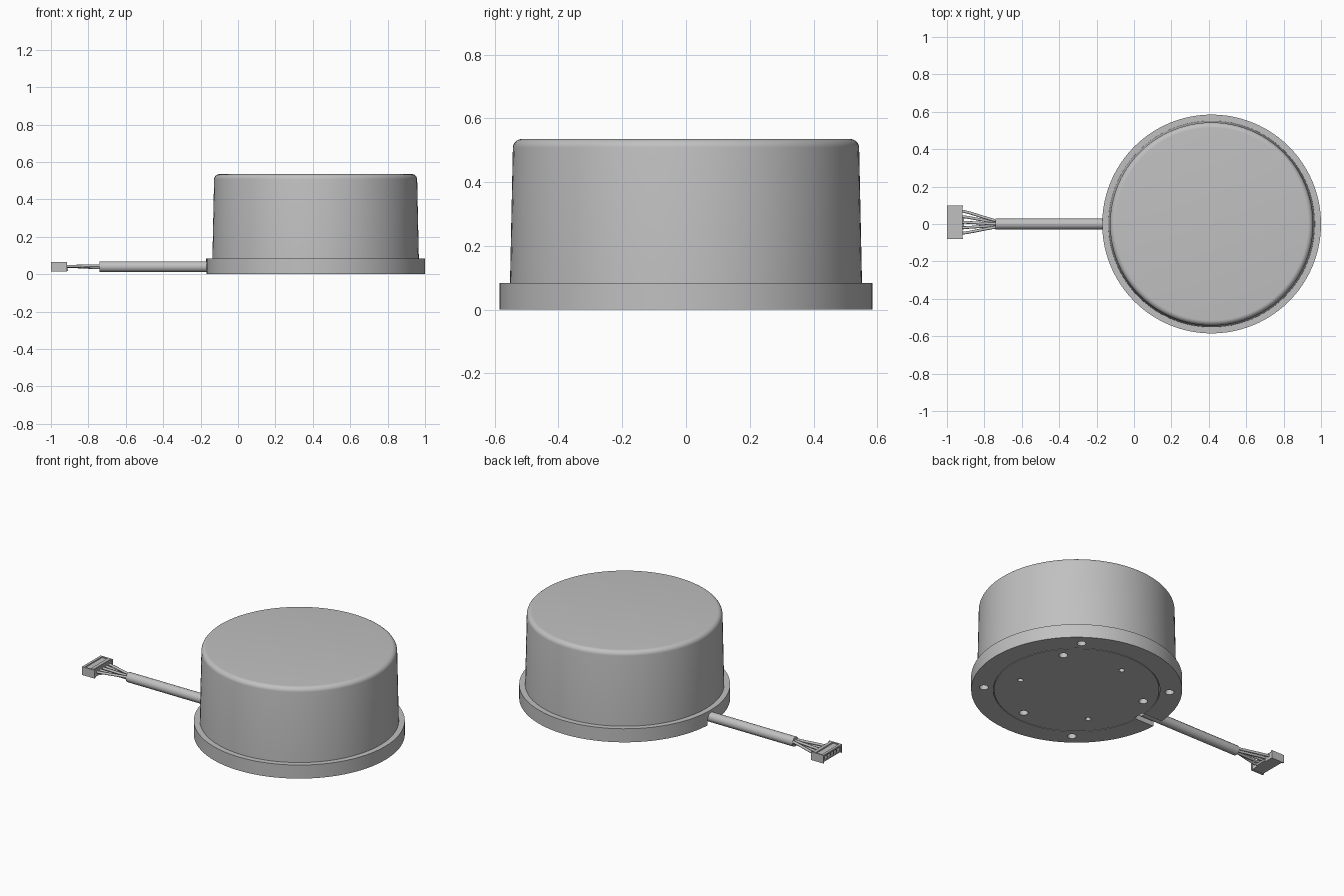
import bpy, bmesh, math
from mathutils import Matrix, Vector

if "Cube" in bpy.data.objects:
    bpy.data.objects.remove(bpy.data.objects["Cube"])

CX = 0.415          # centre of the round body
gray = bpy.data.materials.new("light gray")
gray.diffuse_color = (0.53, 0.53, 0.53, 1)
gray.use_nodes = True
gray.node_tree.nodes["Principled BSDF"].inputs["Base Color"].default_value = gray.diffuse_color


def finish(bm, name):
    bmesh.ops.remove_doubles(bm, verts=bm.verts, dist=1e-5)
    bmesh.ops.recalc_face_normals(bm, faces=bm.faces)
    me = bpy.data.meshes.new(name)
    bm.to_mesh(me)
    bm.free()
    me.materials.append(gray)
    ob = bpy.data.objects.new(name, me)
    bpy.context.collection.objects.link(ob)
    return ob


def smooth(ob):
    bpy.ops.object.select_all(action='DESELECT')
    ob.select_set(True)
    bpy.context.view_layer.objects.active = ob
    bpy.ops.object.shade_smooth_by_angle(angle=math.radians(35))


def lathe(name, profile):
    bm = bmesh.new()
    vs = [bm.verts.new((r, 0, z)) for r, z in profile]
    es = [bm.edges.new(p) for p in zip(vs, vs[1:])]
    bmesh.ops.spin(bm, geom=vs + es, cent=(0, 0, 0), axis=(0, 0, 1),
                   angle=2 * math.pi, steps=96)
    bmesh.ops.translate(bm, verts=bm.verts, vec=(CX, 0, 0))
    return finish(bm, name)


def add_box(bm, x0, x1, y0, y1, z0, z1):
    m = (Matrix.Translation(((x0 + x1) / 2, (y0 + y1) / 2, (z0 + z1) / 2))
         @ Matrix.Diagonal((x1 - x0, y1 - y0, z1 - z0, 1)))
    bmesh.ops.create_cube(bm, size=1, matrix=m)


def add_hole(bm, ring, degrees, radius, depth):
    a = math.radians(degrees)
    m = Matrix.Translation((CX + ring * math.cos(a), ring * math.sin(a), 0))
    bmesh.ops.create_cone(bm, cap_ends=True, segments=20, radius1=radius,
                          radius2=radius, depth=2 * depth, matrix=m)


def cut(ob, cutter):
    mod = ob.modifiers.new("cut", 'BOOLEAN')
    mod.operation = 'DIFFERENCE'
    mod.solver = 'EXACT'
    mod.object = cutter
    bpy.context.view_layer.objects.active = ob
    bpy.ops.object.modifier_apply(modifier=mod.name)
    bpy.data.objects.remove(cutter)


def tube(name, points, radius):
    cu = bpy.data.curves.new(name, 'CURVE')
    cu.dimensions = '3D'
    cu.bevel_depth = radius
    cu.bevel_resolution = 4
    cu.use_fill_caps = True
    sp = cu.splines.new('BEZIER')
    sp.bezier_points.add(len(points) - 1)
    for bp, p in zip(sp.bezier_points, points):
        bp.co = p
        bp.handle_left = Vector(p) - Vector((-0.04, 0, 0))
        bp.handle_right = Vector(p) + Vector((-0.04, 0, 0))
    cu.resolution_u = 8
    cu.materials.append(gray)
    ob = bpy.data.objects.new(name, cu)
    bpy.context.collection.objects.link(ob)


# Slightly tapered housing with a rounded top edge
R = 0.028
corner = [(0.515 + R * math.cos(t), 0.507 + R * math.sin(t))
          for t in (math.radians(3 + 87 * i / 7) for i in range(8))]
smooth(lathe("housing", [(0, 0.08), (0.552, 0.08)] + corner + [(0, 0.535)]))

# Base flange with a fine ring groove underneath
base = lathe("base_flange", [(0, 0), (0.458, 0), (0.458, 0.008), (0.462, 0.008),
                             (0.462, 0), (0.585, 0), (0.585, 0.083), (0, 0.083)])

# Screw holes: outer ring, inner ring and small pin holes
bm = bmesh.new()
for k in range(4):
    add_hole(bm, 0.515, 53 + 90 * k, 0.025, 0.05)
for k in range(3):
    add_hole(bm, 0.39, 39 + 120 * k, 0.025, 0.05)
    add_hole(bm, 0.33, 99 + 120 * k, 0.016, 0.04)
cut(base, finish(bm, "hole_cutter"))

# Cable exit slot in the flange
bm = bmesh.new()
add_box(bm, -0.25, -0.03, -0.035, 0.035, -0.05, 0.04)
cut(base, finish(bm, "slot_cutter"))
smooth(base)

# Cable sheath and the fanned-out wires
tube("cable_sheath", [(-0.06, 0, 0.04), (-0.74, 0, 0.04)], 0.029)
for i in range(5):
    s = i - 2
    tube(f"wire_{i + 1}", [(-0.72, 0.008 * s, 0.04 + 0.006 * (-1) ** i),
                           (-0.93, 0.01 + 0.03 * s, 0.042)], 0.0075)

# Plug: core with ribs, ledge and contact openings
bm = bmesh.new()
add_box(bm, -0.995, -0.918, -0.072, 0.092, 0.018, 0.058)
plug = finish(bm, "plug_core")
bm = bmesh.new()
for i in range(5):
    y = 0.01 + 0.03 * (i - 2)
    add_box(bm, -1.05, -0.955, y - 0.011, y + 0.011, 0.026, 0.05)
cut(plug, finish(bm, "contact_cutter"))
bm = bmesh.new()
for y in (-0.08, 0.092):
    add_box(bm, -1.0, -0.915, y, y + 0.008, 0.014, 0.064)
add_box(bm, -0.945, -0.925, -0.075, 0.095, 0.055, 0.066)
add_box(bm, -1.0, -0.985, -0.075, 0.095, 0.055, 0.064)
add_box(bm, -0.92, -0.908, -0.03, 0.04, 0.018, 0.03)
finish(bm, "plug_ribs")
